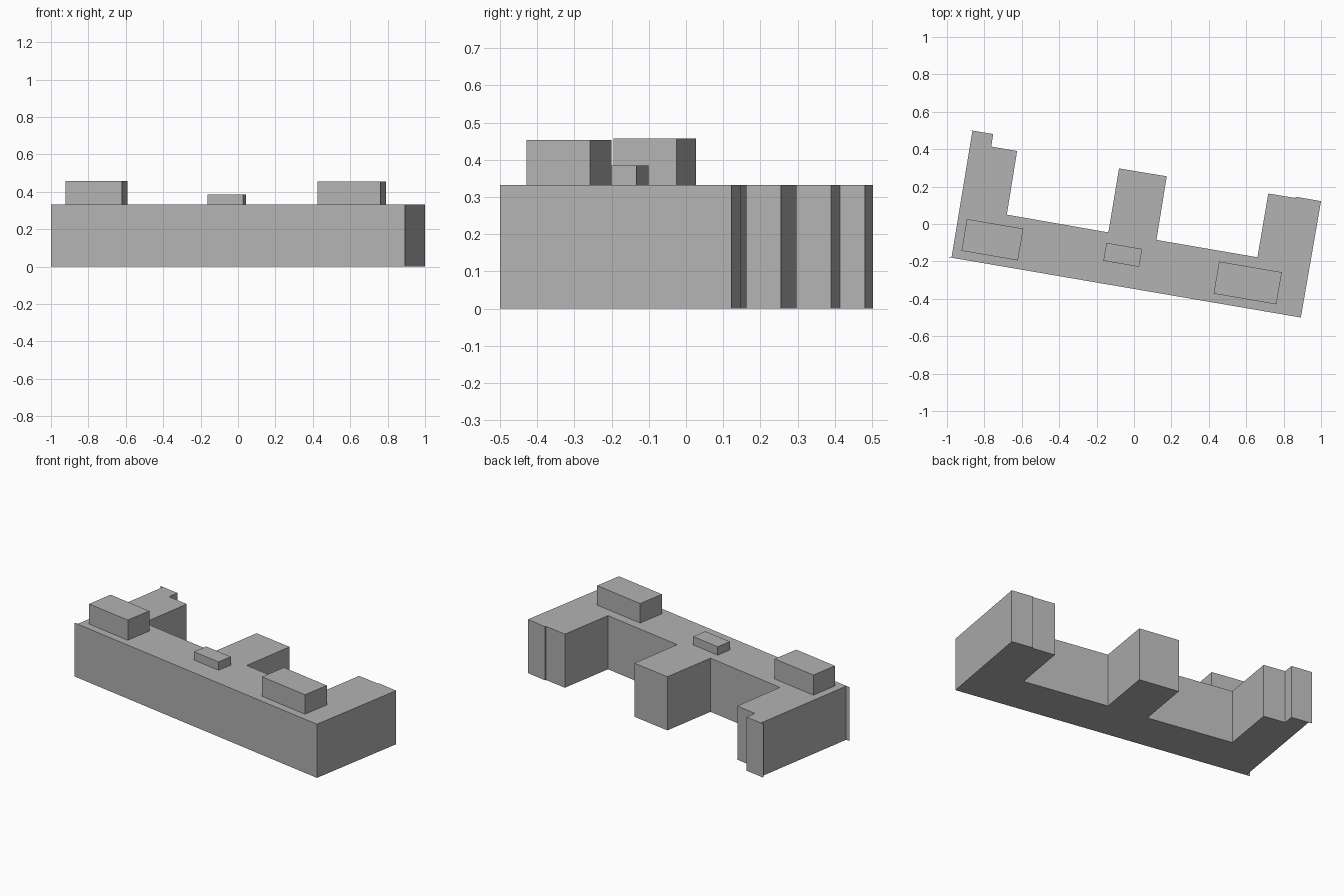
import bpy
import bmesh
import math
from mathutils import Matrix

cube = bpy.data.objects.get("Cube")
if cube:
    bpy.data.objects.remove(cube, do_unlink=True)

ROOF = 0.333
TURN = math.radians(-9.73)

grey = bpy.data.materials.new("plain grey")
grey.use_nodes = True
colour = (0.45, 0.45, 0.45, 1)
grey.diffuse_color = colour
grey.node_tree.nodes["Principled BSDF"].inputs["Base Color"].default_value = colour


def finish(name, bm):
    """Turn a bmesh into a grey object with outward normals."""
    bmesh.ops.recalc_face_normals(bm, faces=bm.faces)
    mesh = bpy.data.meshes.new(name)
    bm.to_mesh(mesh)
    bm.free()
    mesh.materials.append(grey)
    obj = bpy.data.objects.new(name, mesh)
    bpy.context.collection.objects.link(obj)
    return obj


def extrude_footprint(name, outline, height):
    bm = bmesh.new()
    face = bm.faces.new([bm.verts.new((x, y, 0)) for x, y in outline])
    result = bmesh.ops.extrude_face_region(bm, geom=[face], use_keep_orig=True)
    top = [v for v in result["geom"] if isinstance(v, bmesh.types.BMVert)]
    bmesh.ops.translate(bm, verts=top, vec=(0, 0, height))
    return finish(name, bm)


def roof_block(name, x, y, length, depth, height):
    """Box standing on the roof, aligned with the long front wall."""
    bm = bmesh.new()
    bmesh.ops.create_cube(bm, size=1)
    bm.transform(Matrix.Translation((x, y, ROOF + height / 2))
                 @ Matrix.Rotation(TURN, 4, "Z")
                 @ Matrix.Diagonal((length, depth, height, 1)))
    return finish(name, bm)


# Main building: long front bar with three rear wings
footprint = [
    # front wall, with the thin fin at its end
    (-1, -0.176), (0.892, -0.5),
    # wing at the +x end, with a slight step in its back wall
    (1, 0.122), (0.865, 0.146), (0.864, 0.139), (0.718, 0.163), (0.66, -0.178),
    # middle wing
    (0.12, -0.085), (0.175, 0.255), (-0.08, 0.297), (-0.137, -0.045),
    # wing at the -x end, with a notch and a sliver at its back corner
    (-0.68, 0.05), (-0.625, 0.39), (-0.763, 0.414), (-0.753, 0.481),
    (-0.885, 0.503), (-0.864, 0.498), (-0.975, -0.176),
]
extrude_footprint("building_body", footprint, ROOF)

# Roof blocks
roof_block("right_roof_block", -0.757, -0.084, 0.306, 0.172, 0.125)
roof_block("middle_roof_block", -0.06, -0.165, 0.194, 0.097, 0.052)
roof_block("left_roof_block", 0.608, -0.315, 0.34, 0.174, 0.121)
